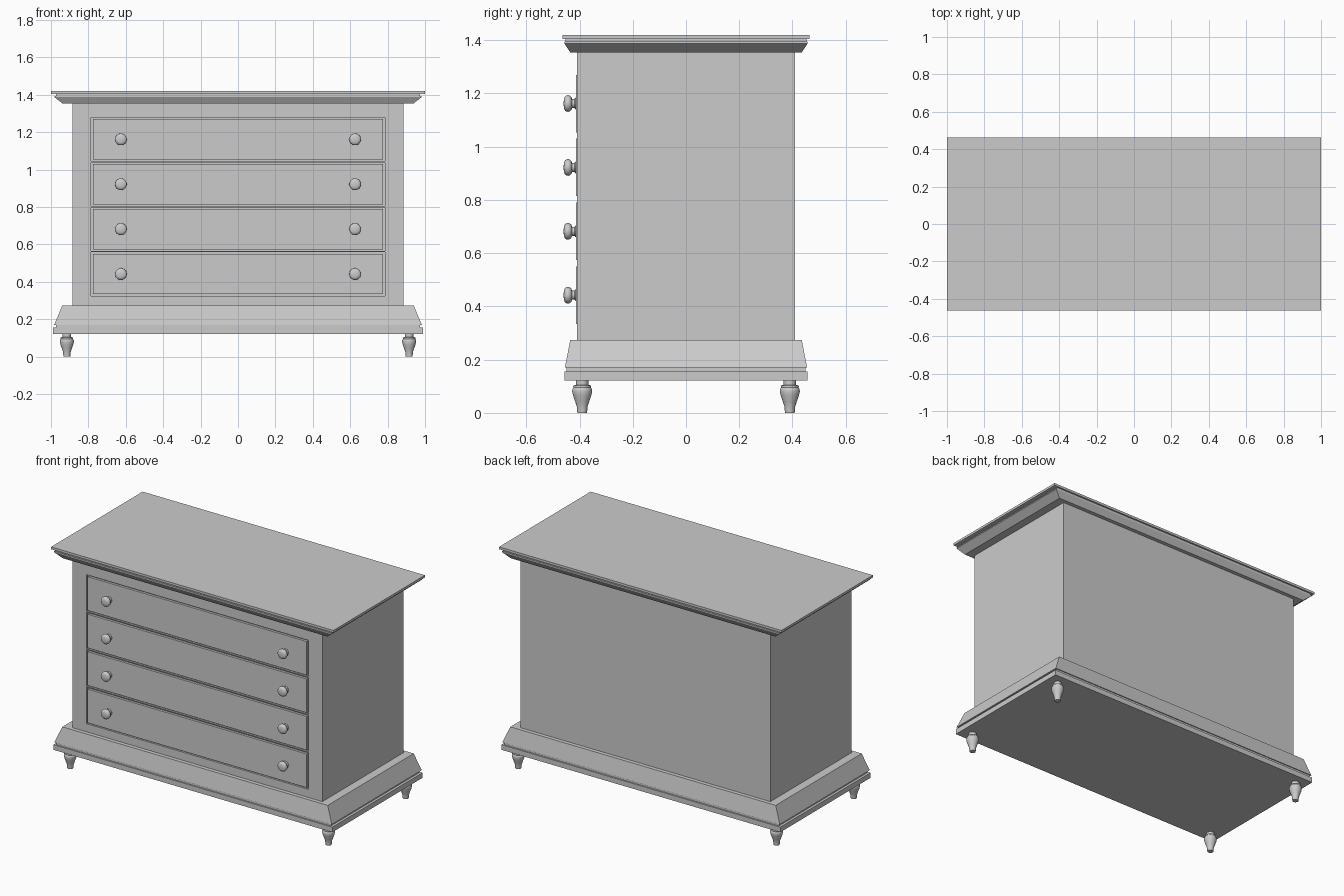
import bpy, bmesh, math
from mathutils import Matrix, Vector

if "Cube" in bpy.data.objects:
    bpy.data.objects.remove(bpy.data.objects["Cube"])


def finish(bm, name):
    bmesh.ops.recalc_face_normals(bm, faces=bm.faces)
    me = bpy.data.meshes.new(name)
    bm.to_mesh(me)
    bm.free()
    ob = bpy.data.objects.new(name, me)
    bpy.context.collection.objects.link(ob)
    return ob


def moulding(name, profile):
    """Stack of rectangles (half x, half y, z), skinned and capped."""
    bm = bmesh.new()
    rings = [[bm.verts.new((sx * hx, sy * hy, z))
              for sx, sy in ((-1, -1), (1, -1), (1, 1), (-1, 1))]
             for hx, hy, z in profile]
    for a, b in zip(rings, rings[1:]):
        for i in range(4):
            j = (i + 1) % 4
            bm.faces.new((a[i], a[j], b[j], b[i]))
    bm.faces.new(rings[0])
    bm.faces.new(rings[-1])
    return finish(bm, name)


def add_box(bm, size, centre):
    bmesh.ops.create_cube(bm, size=1, matrix=Matrix.Translation(centre)
                          @ Matrix.Diagonal((*size, 1)))


def turned(name, profile, location, rotation=(0, 0, 0), sides=32):
    """Lathe a (radius, height) profile about local z, with capped ends."""
    bm = bmesh.new()
    rings = [[bm.verts.new((r * math.cos(math.tau * i / sides),
                            r * math.sin(math.tau * i / sides), h))
              for i in range(sides)] for r, h in profile]
    for a, b in zip(rings, rings[1:]):
        for i in range(sides):
            j = (i + 1) % sides
            bm.faces.new((a[i], a[j], b[j], b[i]))
    bm.faces.new(rings[0])
    bm.faces.new(rings[-1])
    ob = finish(bm, name)
    ob.location = location
    ob.rotation_euler = rotation
    bpy.ops.object.select_all(action='DESELECT')
    ob.select_set(True)
    bpy.context.view_layer.objects.active = ob
    bpy.ops.object.shade_smooth_by_angle(angle=math.radians(40))
    return ob


# Plinth with groove and sloped skirt
moulding("base_plinth", [
    (0.988, 0.457, 0.122), (0.988, 0.457, 0.155),
    (0.972, 0.449, 0.155), (0.972, 0.449, 0.170),
    (0.983, 0.455, 0.170), (0.940, 0.435, 0.273)])

# Top board with cornice beneath
moulding("top_cornice", [
    (0.937, 0.434, 1.353), (0.982, 0.457, 1.388), (0.982, 0.457, 1.395),
    (0.974, 0.453, 1.395), (0.974, 0.453, 1.405),
    (1.000, 0.463, 1.405), (1.000, 0.463, 1.420)])

# Carcass with four shallow drawer openings
front_y = -0.41
drawer_z = [0.44 + 0.24 * i for i in range(4)]
carcass = moulding("carcass", [(0.885, 0.41, 0.26), (0.885, 0.41, 1.36)])
bm = bmesh.new()
for z in drawer_z:
    add_box(bm, (1.572, 0.024, 0.234), (0, front_y, z + 0.002))
cutter = finish(bm, "opening_cutter")
cutter.hide_render = True
cutter.hide_set(True)
cut = carcass.modifiers.new("openings", 'BOOLEAN')
cut.operation = 'DIFFERENCE'
cut.solver = 'EXACT'
cut.object = cutter
# Bake the cut so the helper can go
dg = bpy.context.evaluated_depsgraph_get()
carcass_mesh = bpy.data.meshes.new_from_object(carcass.evaluated_get(dg))
carcass.modifiers.clear()
carcass.data = carcass_mesh
bpy.data.objects.remove(cutter)

# Drawer fronts and turned knobs
knob = [(0.022, 0.0), (0.022, 0.004), (0.017, 0.008), (0.017, 0.017),
        (0.025, 0.020), (0.030, 0.026), (0.0315, 0.032), (0.030, 0.039),
        (0.026, 0.044), (0.018, 0.047), (0.008, 0.0485)]
for i, z in enumerate(drawer_z):
    bm = bmesh.new()
    add_box(bm, (1.552, 0.018, 0.216), (0, front_y + 0.006, z + 0.002))
    finish(bm, f"drawer_front_{i + 1}")
    for side, sx in (("left", -1), ("right", 1)):
        turned(f"knob_{side}_{i + 1}", knob, (sx * 0.626, front_y - 0.001, z + 0.002),
               (math.pi / 2, 0, 0))

# Turned feet
foot = [(0.018, 0.0), (0.019, 0.008), (0.0205, 0.025), (0.026, 0.042),
        (0.034, 0.064), (0.0375, 0.080), (0.037, 0.089), (0.033, 0.095),
        (0.034, 0.099), (0.033, 0.103), (0.023, 0.105), (0.023, 0.125)]
for fb, sy in (("front", -1), ("back", 1)):
    for side, sx in (("left", -1), ("right", 1)):
        turned(f"{fb}_foot_{side}", foot, (sx * 0.915, sy * 0.39, 0))
